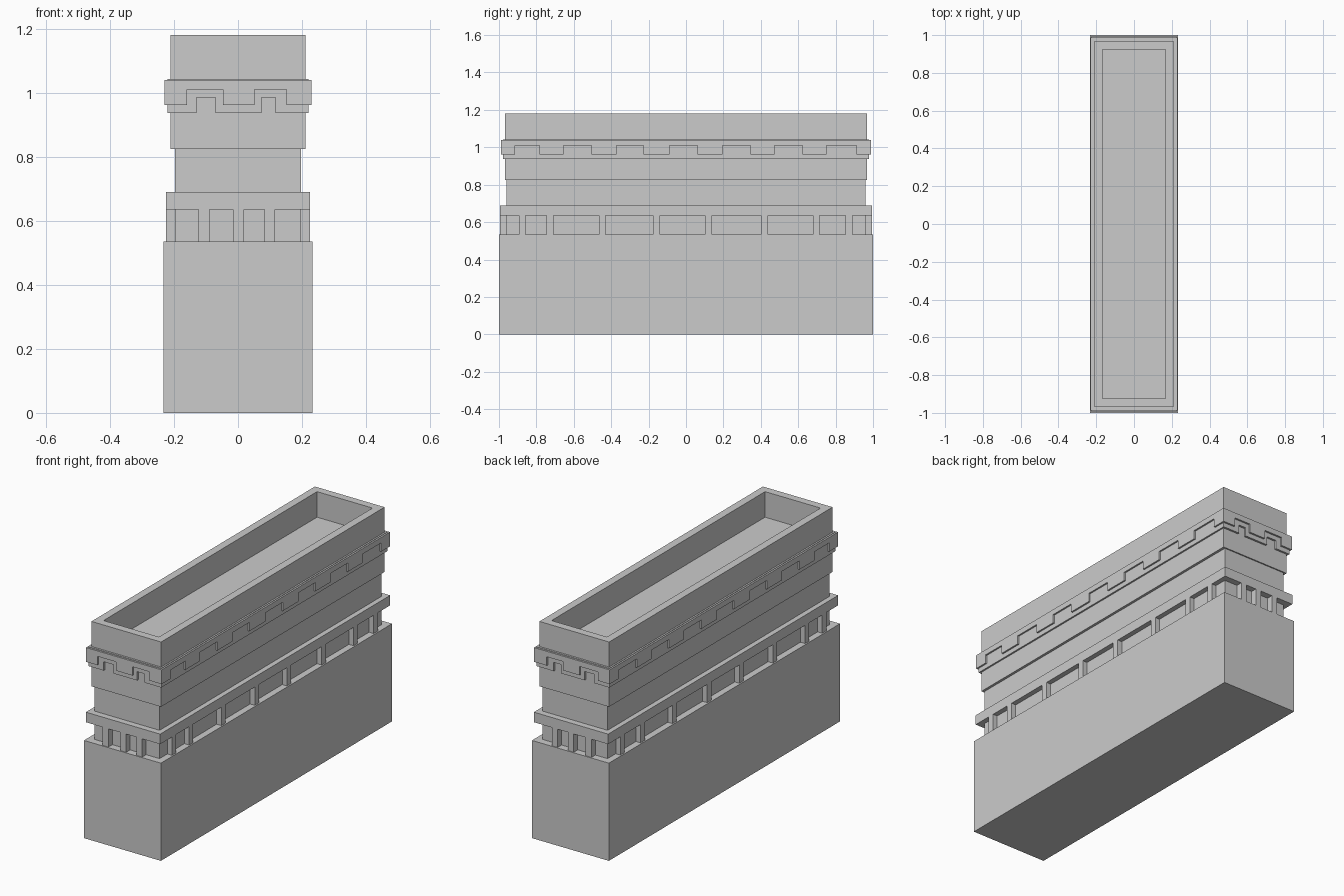
import bpy, bmesh

if "Cube" in bpy.data.objects:
    bpy.data.objects.remove(bpy.data.objects["Cube"])


def finish(name, bm, mirror=None):
    bmesh.ops.recalc_face_normals(bm, faces=bm.faces)
    me = bpy.data.meshes.new(name)
    bm.to_mesh(me)
    bm.free()
    ob = bpy.data.objects.new(name, me)
    bpy.context.collection.objects.link(ob)
    if mirror is not None:
        mod = ob.modifiers.new("Mirror", 'MIRROR')
        mod.use_axis = [i == mirror for i in range(3)]
    return ob


def add_box(bm, x0, x1, y0, y1, z0, z1):
    vs = bmesh.ops.create_cube(bm, size=1)["verts"]
    for v in vs:
        v.co = (x1 if v.co.x > 0 else x0, y1 if v.co.y > 0 else y0,
                z1 if v.co.z > 0 else z0)


def block(name, hx, hy, z0, z1):
    bm = bmesh.new()
    add_box(bm, -hx, hx, -hy, hy, z0, z1)
    return finish(name, bm)


def notched_plate(name, axis, half, z0, zn, z1, notches, inner, outer):
    """Plate along x or y with notches in its lower edge, mirrored to the opposite side."""
    prof = [(-half, z1), (-half, z0)]
    for a, b in notches:
        prof += [(a, z0), (a, zn), (b, zn), (b, z0)]
    prof += [(half, z0), (half, z1)]
    bm = bmesh.new()
    if axis == 'x':
        pts = [(u, -outer, z) for u, z in prof]
        move = (0, outer - inner, 0)
    else:
        pts = [(outer, u, z) for u, z in prof]
        move = (inner - outer, 0, 0)
    face = bm.faces.new([bm.verts.new(p) for p in pts])
    ext = bmesh.ops.extrude_face_region(bm, geom=[face], use_keep_orig=True)["geom"]
    bmesh.ops.translate(bm, vec=move, verts=[g for g in ext if isinstance(g, bmesh.types.BMVert)])
    return finish(name, bm, 1 if axis == 'x' else 0)


# Main stacked blocks
block("base", 0.233, 1.0, 0, 0.535)
block("core", 0.197, 0.96, 0.535, 0.825)
block("ledge_slab", 0.225, 0.995, 0.635, 0.69)

# Upper body with sunken roof
bm = bmesh.new()
add_box(bm, -0.211, 0.211, -0.967, 0.967, 0.825, 1.18)
top = max(bm.faces, key=lambda f: f.calc_center_median().z)
bmesh.ops.inset_region(bm, faces=[top], thickness=0.061)
ext = bmesh.ops.extrude_face_region(bm, geom=[top])["geom"]
bmesh.ops.translate(bm, vec=(0, 0, -0.14), verts=[g for g in ext if isinstance(g, bmesh.types.BMVert)])
if top.is_valid:
    bmesh.ops.delete(bm, geom=[top], context='FACES_ONLY')
finish("upper_body", bm)

# Pillars under the ledge
bm = bmesh.new()
for x in (-0.106, 0.001, 0.099):
    add_box(bm, x - 0.017, x + 0.017, -0.995, -0.95, 0.535, 0.64)
finish("end_pillars", bm, 1)

bm = bmesh.new()
for y in (-0.875, -0.727, -0.448, -0.158, 0.12, 0.42, 0.696, 0.871):
    add_box(bm, 0.19, 0.225, y - 0.018, y + 0.018, 0.535, 0.64)
finish("side_pillars", bm, 0)

# Outer notched band
notched_plate("outer_band_end", 'x', 0.229, 0.962, 1.01, 1.04,
              [(-0.16, -0.047), (0.052, 0.152)], 0.96, 0.988)
notched_plate("outer_band_side", 'y', 0.965, 0.962, 1.01, 1.04,
              [(-0.913, -0.783), (-0.655, -0.505), (-0.372, -0.228), (-0.088, 0.061),
               (0.195, 0.345), (0.473, 0.623), (0.752, 0.912)], 0.205, 0.229)

# Inner band behind it
notched_plate("inner_band_end", 'x', 0.220, 0.937, 0.985, 1.043,
              [(-0.13, -0.07), (0.073, 0.117)], 0.96, 0.978)
notched_plate("inner_band_side", 'y', 0.965, 0.937, 0.985, 1.043, [], 0.205, 0.220)
